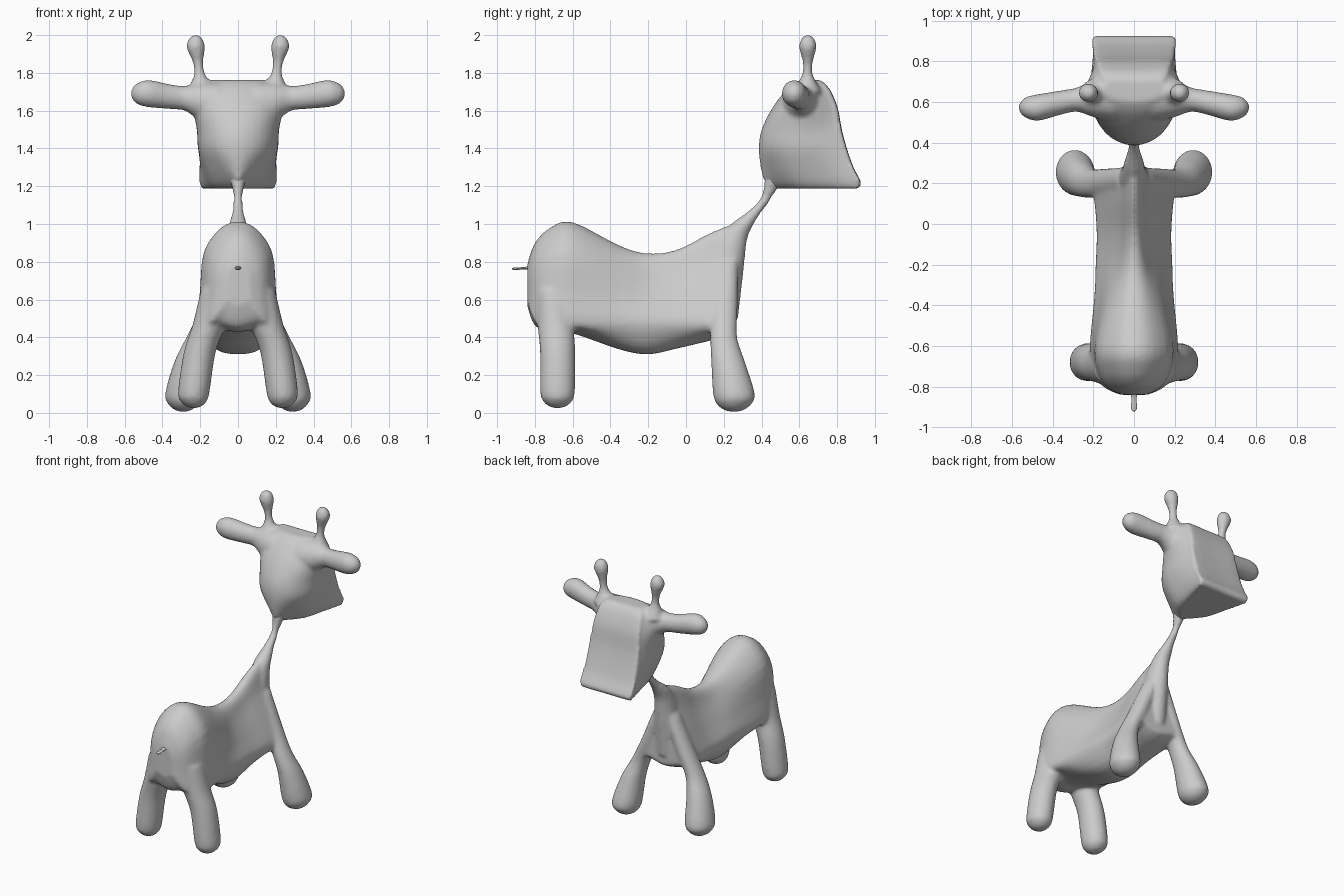
import bpy, bmesh, math
from mathutils import Vector

if "Cube" in bpy.data.objects:
    bpy.data.objects.remove(bpy.data.objects["Cube"])


def spline(pts, n, closed=False):
    """Catmull-Rom resampling of a list of Vectors."""
    k, out = len(pts), []
    at = (lambda i: pts[i % k]) if closed else (lambda i: pts[max(0, min(k - 1, i))])
    for i in range(k if closed else k - 1):
        a, b, c, d = at(i - 1), at(i), at(i + 1), at(i + 2)
        for j in range(n):
            t = j / n
            out.append(0.5 * (2 * b + (c - a) * t + (2 * a - 5 * b + 4 * c - d) * t * t
                              + (3 * b - a - 3 * c + d) * t ** 3))
    return out if closed else out + [pts[-1].copy()]


def skin(bm, rings, n=4):
    """Closed skin through rings that all have the same point count."""
    cols = [spline(list(c), n) for c in zip(*rings)]
    part = [[bm.verts.new(c[j]) for c in cols] for j in range(len(cols[0]))]
    faces = [bm.faces.new(part[0]), bm.faces.new(part[-1])]
    m = len(cols)
    for a, b in zip(part, part[1:]):
        for i in range(m):
            faces.append(bm.faces.new((a[i], a[(i + 1) % m], b[(i + 1) % m], b[i])))
    bmesh.ops.recalc_face_normals(bm, faces=faces)


def mirrored_ring(half):
    full = half + [Vector((-p.x, p.y, p.z)) for p in reversed(half[1:-1])]
    return spline(full, 3, True)


def tube(bm, rows, axis, ratio=1, tip=0, side=1):
    """Rows are (position on axis, centre a, centre b, radius); tip adds a round end."""
    rows = list(rows)
    if tip:
        t, a, b, r = rows[-1]
        rows += [(t + tip * q, a, b, r * max(0.04, math.sqrt(1 - q * q))) for q in (.6, .9, 1)]
    rings = []
    for t, a, b, r in rows:
        ring = []
        for i in range(20):
            u = math.tau * i / 20
            p, q = a + r * math.cos(u), b + r * ratio * math.sin(u)
            v = {'x': (t, p, q), 'y': (p, t, q), 'z': (p, q, t)}[axis]
            ring.append(Vector((side * v[0], v[1], v[2])))
        rings.append(ring)
    skin(bm, rings)


def finish(bm, name, soften=0):
    me = bpy.data.meshes.new(name)
    bm.to_mesh(me)
    bm.free()
    ob = bpy.data.objects.new(name, me)
    bpy.context.collection.objects.link(ob)
    for p in me.polygons:
        p.use_smooth = True
    if soften:
        fuse = ob.modifiers.new("fuse", 'REMESH')
        fuse.mode = 'VOXEL'
        fuse.voxel_size = 0.012
        fuse.use_smooth_shade = True
        soft = ob.modifiers.new("soften", 'SMOOTH')
        soft.factor = 0.5
        soft.iterations = soften
    return ob


def torso_ring(y, top, upper, lower, belly):
    """Spine to belly: narrow back, wide flank, rounded belly."""
    flank = max(.47, belly + .02)
    h = top - flank
    half = [(0, top), (upper * .53, top - .07 * h), (upper, top - .3 * h),
            (upper + .6 * (lower - upper), top - .68 * h), (lower, flank),
            (lower * .65, belly + .03), (0, belly)]
    return mirrored_ring([Vector((x, y, z)) for x, z in half])


def head_ring(z, nape, face, side, front):
    """Nape to face: round behind, flat in front, keeled near the throat."""
    k = 1 + max(0, (1.34 - z) * 12)
    d = face - nape
    half = [(0, nape), (side * .54 ** k, nape + .09 * d), (side * .9 ** k, nape + .32 * d),
            (side, nape + .62 * d), (front, face - .025), (front * .92, face), (0, face)]
    return mirrored_ring([Vector((x, y, z)) for x, y in half])


# Torso: y, spine height, upper and lower half width, belly height
torso = [(-.84, .79, .06, .07, .56), (-.80, .90, .125, .15, .46), (-.72, .98, .165, .2, .43),
         (-.60, 1.01, .18, .215, .42), (-.35, .885, .125, .195, .335), (-.20, .845, .085, .19, .31),
         (-.05, .865, .07, .185, .34), (.10, .94, .07, .195, .375), (.2, .985, .065, .205, .40),
         (.262, 1.005, .06, .18, .43)]
bm = bmesh.new()
skin(bm, [torso_ring(*row) for row in torso])

# Neck rising out of the chest
tube(bm, [(.5, 0, .17, .085), (.75, 0, .205, .08), (.92, 0, .25, .06), (1.0, 0, .3, .048),
          (1.05, 0, .348, .034), (1.1, 0, .397, .026), (1.16, 0, .435, .025), (1.26, 0, .48, .05)],
     'z', 1.25)

# Front and rear legs
for s in (1, -1):
    tube(bm, [(.8, .04, .22, .05), (.55, .14, .205, .06), (.4, .212, .2, .062), (.27, .26, .223, .078),
              (.1, .29, .254, .096)], 'z', 1.16, -.096, s)
    tube(bm, [(.65, .11, -.7, .088), (.47, .152, -.69, .088), (.32, .203, -.68, .085),
              (.11, .234, -.68, .084)], 'z', 1.1, -.087, s)
finish(bm, "body_with_legs", 10)

# Head: z, nape y, face y, side half width, face half width
head = [(1.188, .46, .91, .15, .19), (1.22, .415, .925, .17, .202), (1.3, .395, .885, .19, .202),
        (1.4, .385, .85, .212, .2), (1.5, .4, .823, .218, .195), (1.62, .46, .8, .237, .185),
        (1.72, .54, .755, .21, .17), (1.762, .6, .71, .16, .14)]
bm = bmesh.new()
skin(bm, [head_ring(*row) for row in head])

# Ears and horns
for s in (1, -1):
    tube(bm, [(.1, .62, 1.62, .12), (.2, .617, 1.645, .092), (.28, .612, 1.665, .06),
              (.36, .597, 1.674, .06), (.47, .573, 1.69, .066)], 'x', 1.1, .098, s)
    tube(bm, [(1.7, .185, .64, .085), (1.76, .198, .642, .046), (1.8, .204, .643, .028),
              (1.86, .212, .645, .029), (1.935, .224, .645, .049)], 'z', .95, .068, s)
finish(bm, "head_with_ears_and_horns", 6)

# Tail
bm = bmesh.new()
tube(bm, [(-.8, 0, .77, .05), (-.845, 0, .767, .014), (-.9, 0, .763, .015)], 'y', .5, -.022)
finish(bm, "tail")
